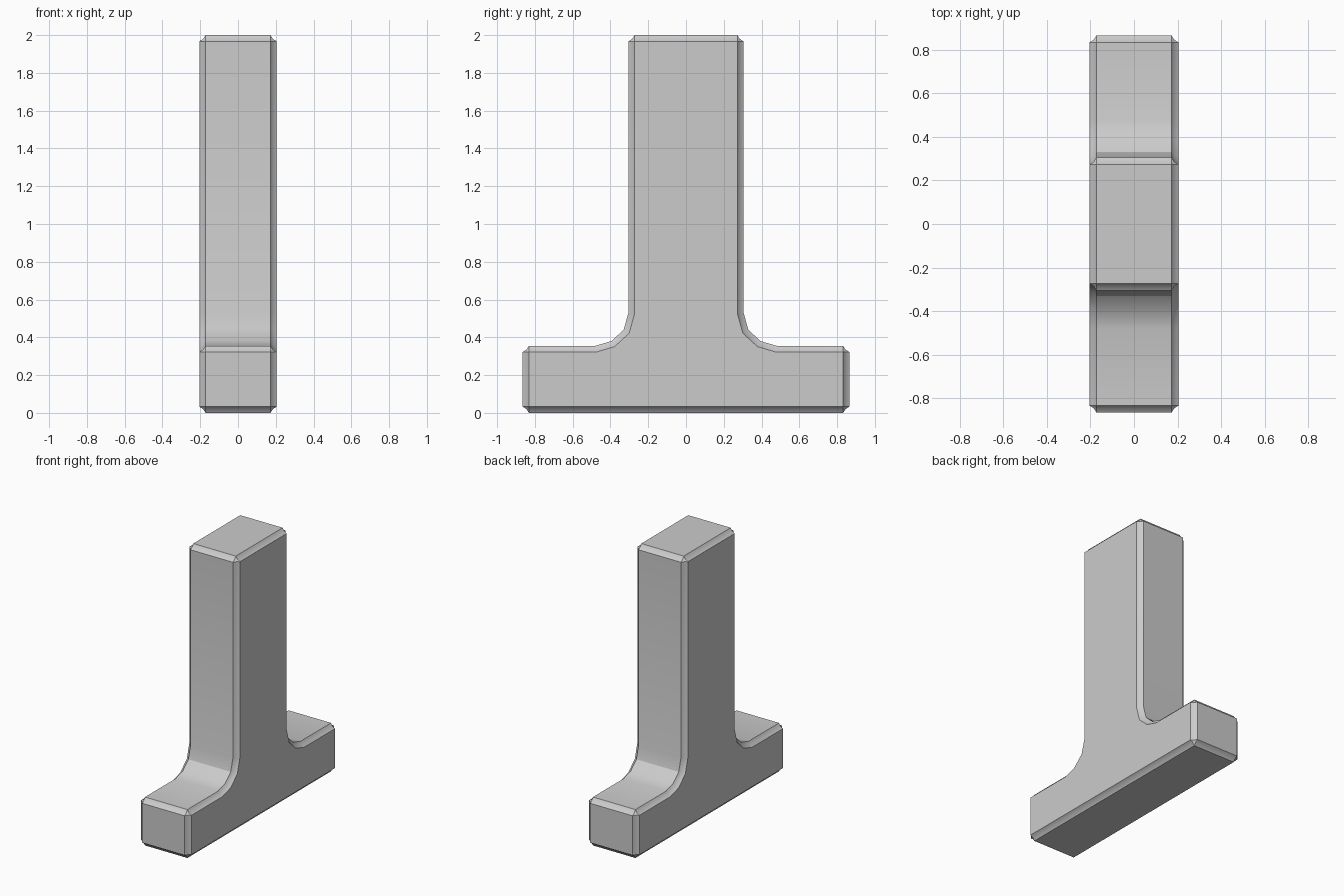
import bpy
import bmesh
import math

cube = bpy.data.objects.get("Cube")
if cube:
    bpy.data.objects.remove(cube, do_unlink=True)

# Material
grey = bpy.data.materials.new("plain_grey")
grey.use_nodes = True
colour = (0.6, 0.6, 0.6, 1)
grey.diffuse_color = colour
grey.node_tree.nodes["Principled BSDF"].inputs["Base Color"].default_value = colour

# Half profile of the foot, fillet and upright, as (y, z), mirrored to close it
half_width = 0.205
half = [(0.865, 0), (0.865, 0.355), (0.48, 0.355), (0.395, 0.38),
        (0.33, 0.44), (0.305, 0.53), (0.305, 2)]
profile = half + [(-y, z) for y, z in reversed(half)]

# Extrude the profile across the width
bm = bmesh.new()
face = bm.faces.new([bm.verts.new((-half_width, y, z)) for y, z in profile])
grown = bmesh.ops.extrude_face_region(bm, geom=[face])
moved = [v for v in grown["geom"] if isinstance(v, bmesh.types.BMVert)]
bmesh.ops.translate(bm, verts=moved, vec=(2 * half_width, 0, 0))
bmesh.ops.recalc_face_normals(bm, faces=bm.faces)

mesh = bpy.data.meshes.new("inverted_t_block")
bm.to_mesh(mesh)
bm.free()
mesh.materials.append(grey)
block = bpy.data.objects.new("inverted_t_block", mesh)
bpy.context.collection.objects.link(block)

# Slightly hollow chamfer on the outer edges
bevel = block.modifiers.new("edge_chamfer", "BEVEL")
bevel.width = 0.033
bevel.segments = 2
bevel.profile = 0.15
bevel.limit_method = "ANGLE"
bevel.angle_limit = math.radians(45)

# Apply the chamfer, then smooth the fillet only
bpy.context.view_layer.objects.active = block
block.select_set(True)
bpy.ops.object.modifier_apply(modifier=bevel.name)
bpy.ops.object.shade_smooth_by_angle(angle=math.radians(30))
